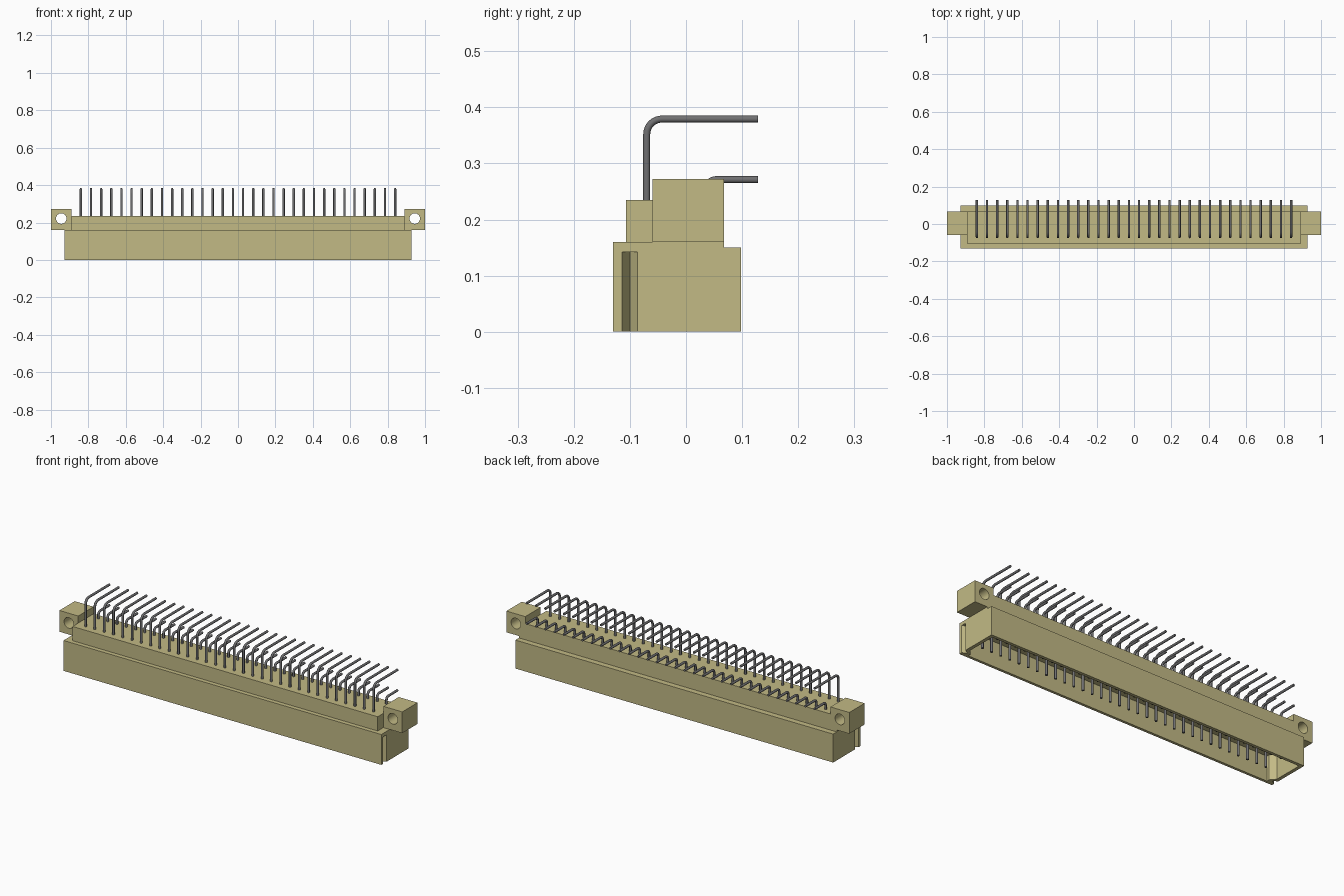
import bpy, bmesh, math

if "Cube" in bpy.data.objects:
    bpy.data.objects.remove(bpy.data.objects["Cube"], do_unlink=True)


def material(name, rgb, rough):
    m = bpy.data.materials.new(name)
    m.use_nodes = True
    m.diffuse_color = (*rgb, 1)
    bsdf = m.node_tree.nodes["Principled BSDF"]
    bsdf.inputs["Base Color"].default_value = (*rgb, 1)
    bsdf.inputs["Roughness"].default_value = rough
    return m


TAN = material("tan_plastic", (0.54, 0.49, 0.235), 0.6)
GREY = material("dark_grey_metal", (0.16, 0.16, 0.165), 0.5)


def prism(name, points, offset):
    """Extrude a closed loop of 3D points by an offset vector."""
    bm = bmesh.new()
    face = bm.faces.new([bm.verts.new(p) for p in points])
    ext = bmesh.ops.extrude_face_region(bm, geom=[face])
    verts = [g for g in ext["geom"] if isinstance(g, bmesh.types.BMVert)]
    bmesh.ops.translate(bm, verts=verts, vec=offset)
    bmesh.ops.recalc_face_normals(bm, faces=bm.faces)
    me = bpy.data.meshes.new(name)
    bm.to_mesh(me)
    bm.free()
    me.materials.append(TAN)
    ob = bpy.data.objects.new(name, me)
    bpy.context.collection.objects.link(ob)
    return ob


def box(name, x0, x1, y0, y1, z0, z1):
    return prism(name, [(x0, y0, z0), (x1, y0, z0), (x1, y1, z0), (x0, y1, z0)], (0, 0, z1 - z0))


def activate(ob):
    bpy.ops.object.select_all(action="DESELECT")
    ob.select_set(True)
    bpy.context.view_layer.objects.active = ob


def cut(ob, cutter):
    """Subtract the cutter from an object and remove the cutter."""
    cutter.hide_render = True
    mod = ob.modifiers.new("cut", "BOOLEAN")
    mod.operation = "DIFFERENCE"
    mod.solver = "EXACT"
    mod.object = cutter
    activate(ob)
    bpy.ops.object.modifier_apply(modifier=mod.name)
    bpy.data.objects.remove(cutter, do_unlink=True)


# Lower shroud: stepped profile along x, open underneath
profile = [(-0.13, 0), (0.098, 0), (0.098, 0.15), (0.068, 0.15), (0.068, 0.16), (-0.13, 0.16)]
shroud = prism("shroud", [(-0.927, y, z) for y, z in profile], (1.854, 0, 0))

# Cavity outline, stepping around the key ribs near the front corners
side = [(0.885, -0.116), (0.885, -0.102), (0.909, -0.074), (0.909, 0.082)]
outline = side + [(-x, y) for x, y in reversed(side)]
cut(shroud, prism("cavity_cutter", [(x, y, -0.05) for x, y in outline], (0, 0, 0.18)))

# V-shaped key grooves on both ends
for s in (-1, 1):
    tri = [(0.927, -0.114), (0.95, -0.114), (0.95, -0.086), (0.927, -0.086), (0.903, -0.10)]
    cut(shroud, prism("groove_cutter", [(s * x, y, -0.05) for x, y in tri], (0, 0, 0.192)))

# Upper body that carries the pins
box("upper_body", -0.89, 0.89, -0.107, 0.068, 0.16, 0.235)

# Mounting ears with a bolt hole running front to back
for s, label in ((1, "left"), (-1, "right")):
    x0, x1 = sorted((s * 0.89, s * 1.0))
    ear = box(label + "_mounting_ear", x0, x1, -0.06, 0.068, 0.16, 0.272)
    ring = [(s * 0.945 + 0.028 * math.cos(a), -0.2, 0.221 + 0.028 * math.sin(a))
            for a in (i * math.tau / 32 for i in range(32))]
    cut(ear, prism("hole_cutter", ring, (0, 0.4, 0)))
    activate(ear)
    bpy.ops.object.shade_smooth_by_angle(angle=math.radians(30))


def pin_row(name, y, top, bend):
    """Row of right-angle pins: up from the cavity, then bent to the back."""
    path = [(y, 0.035)]
    for i in range(9):
        a = math.pi - i * math.pi / 16
        path.append((y + bend + bend * math.cos(a), top - bend + bend * math.sin(a)))
    path.append((0.128, top))
    cu = bpy.data.curves.new(name, "CURVE")
    cu.dimensions = "3D"
    cu.bevel_depth = 0.0062
    cu.bevel_resolution = 4
    cu.use_fill_caps = True
    for n in range(32):
        x = -0.84 + n * 1.68 / 31
        sp = cu.splines.new("POLY")
        sp.points.add(len(path) - 1)
        for pt, (py, pz) in zip(sp.points, path):
            pt.co = (x, py, pz, 1)
    cu.materials.append(GREY)
    ob = bpy.data.objects.new(name, cu)
    bpy.context.collection.objects.link(ob)
    activate(ob)
    bpy.ops.object.convert(target="MESH")
    bpy.ops.object.shade_smooth_by_angle(angle=math.radians(40))


# Two rows of contact pins
pin_row("front_pins", -0.07, 0.379, 0.027)
pin_row("rear_pins", 0.037, 0.271, 0.016)
